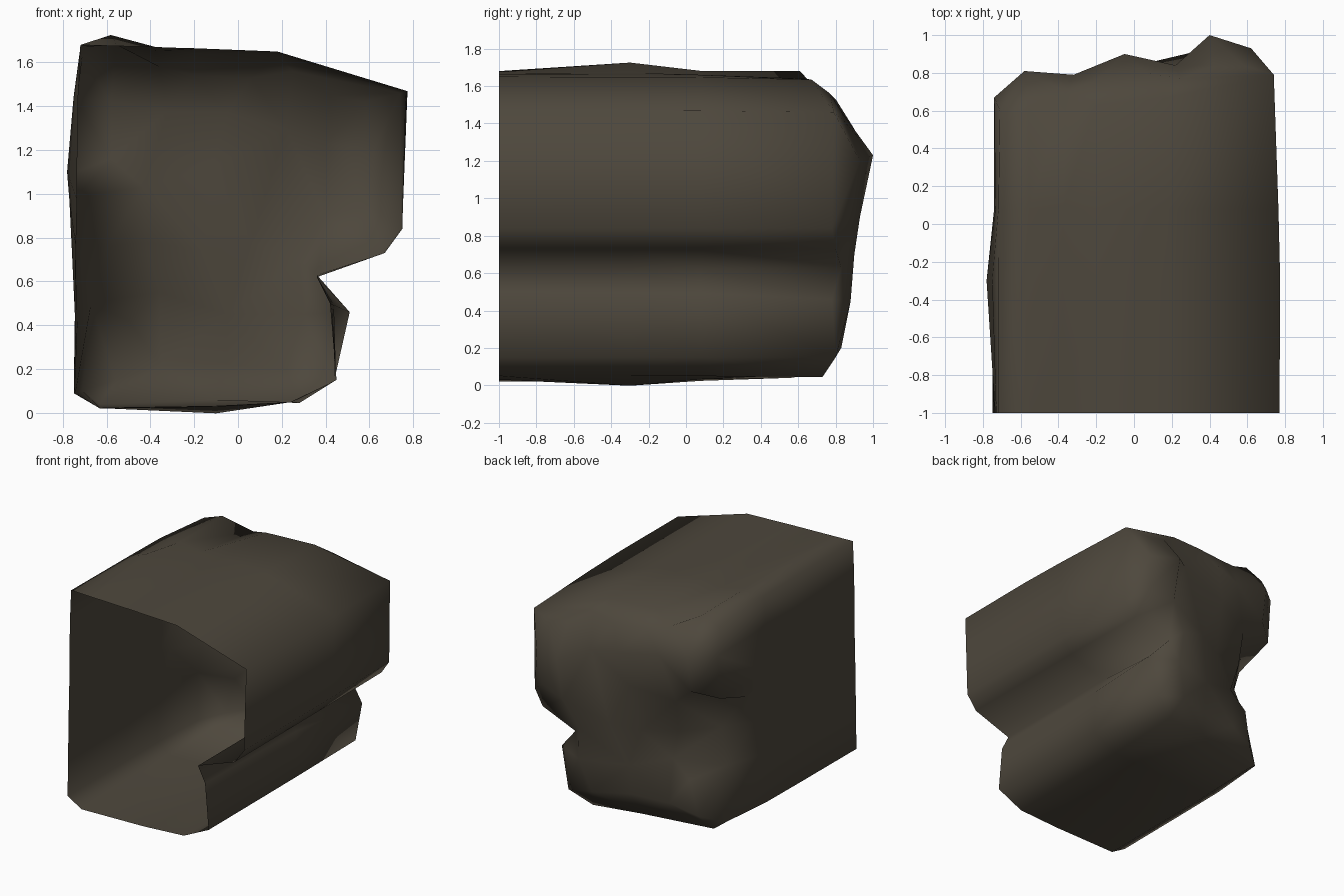
import bpy, bmesh
from mathutils import Vector
from mathutils.geometry import delaunay_2d_cdt

rock = bpy.data.materials.new("dark brown rock")
rock.diffuse_color = (0.076, 0.064, 0.046, 1)

# Tunnel outline: front x, front z, back x, back z, back y
outline = [
    (-.72, 1.68, -.71, 1.63, .60), (-.55, 1.675, -.56, 1.68, .61),
    (-.38, 1.67, -.36, 1.58, .70), (-.20, 1.665, -.20, 1.64, .63),
    (.18, 1.65, .18, 1.635, .67),
    (.77, 1.47, .74, 1.46, .79), (.75, .84, .74, .84, .78),
    (.67, .73, .66, .73, .80), (.36, .62, .36, .63, .83),
    (.42, .50, .51, .46, .78), (.45, .15, .44, .15, .80),
    (.24, .05, .28, .045, .73), (-.10, .03, -.10, .06, .68),
    (-.63, .02, -.63, .04, .56), (-.75, .09, -.71, .10, .53),
    (-.745, .45, -.67, .50, .47), (-.74, .75, -.73, .76, .22),
    (-.735, .97, -.735, .99, .32), (-.735, 1.1, -.74, 1.1, .64),
    (-.73, 1.44, -.74, 1.44, .67)]

# Mounds and hollows of the back wall: x, z, y
lumps = [
    (.40, 1.23, 1.0), (.62, 1.20, .93), (.60, .95, .89), (.40, .90, .93),
    (.30, .45, .88), (.22, .20, .83), (.42, 1.45, .84), (.58, 1.42, .84),
    (.25, 1.56, .77), (.06, 1.53, .80), (-.20, 1.54, .76),
    (.22, 1.30, .84), (-.05, 1.37, .90), (-.32, 1.38, .79),
    (-.58, 1.42, .81), (-.58, 1.16, .77), (-.12, 1.12, .86),
    (-.43, 1.03, .73), (.28, .70, .90), (.06, .78, .85), (-.15, .74, .76),
    (-.42, .78, .69), (-.60, .76, .42), (-.36, .55, .67),
    (-.50, .42, .67), (-.35, .22, .71), (-.05, .22, .74), (-.05, .45, .77),
    (-.56, .15, .65)]

# Bulges of the middle ring
bulge = {1: (-.03, .05), 2: (0, .01), 4: (0, .0), 5: (.007, 0),
         12: (0, -.035), 16: (-.02, 0), 17: (-.035, 0), 18: (-.045, 0), 19: (-.02, 0)}

bm = bmesh.new()


def ring(y, t, swell=0):
    vs = []
    for i, (fx, fz, bx, bz, by) in enumerate(outline):
        dx, dz = bulge.get(i, (0, 0))
        vs.append(bm.verts.new((fx + (bx - fx) * t + dx * swell, y if t < 1 else by,
                                fz + (bz - fz) * t + dz * swell)))
    return vs


# Tunnel walls, open at the front
rings = [ring(-1, 0), ring(-.3, .1, 1), ring(.08, .2, .1), ring(0, 1)]
n = len(outline)
for a, b in zip(rings, rings[1:]):
    for i in range(n):
        j = (i + 1) % n
        bm.faces.new((a[i], a[j], b[j], b[i]))

# Lumpy back wall triangulated inside the back rim
verts = rings[-1] + [bm.verts.new((x, y, z)) for x, z, y in lumps]
flat = [Vector((v.co.x, v.co.z)) for v in verts]
_, _, tris, src, _, _ = delaunay_2d_cdt(flat, [], [list(range(n))], 1, 1e-5)
for t in tris:
    f = [verts[src[k][0]] for k in t]
    if bm.faces.get(f) is None:
        bm.faces.new(f)
bmesh.ops.recalc_face_normals(bm, faces=bm.faces)
# make sure normals point outwards
roof = max(bm.faces, key=lambda f: f.calc_center_median().z)
if roof.normal.z < 0:
    bmesh.ops.reverse_faces(bm, faces=bm.faces)

me = bpy.data.meshes.new("cave_shell")
bm.to_mesh(me)
bm.free()
me.materials.append(rock)
ob = bpy.data.objects.new("cave_shell", me)
bpy.context.collection.objects.link(ob)
bpy.context.view_layer.objects.active = ob
ob.select_set(True)
bpy.ops.object.shade_smooth()
